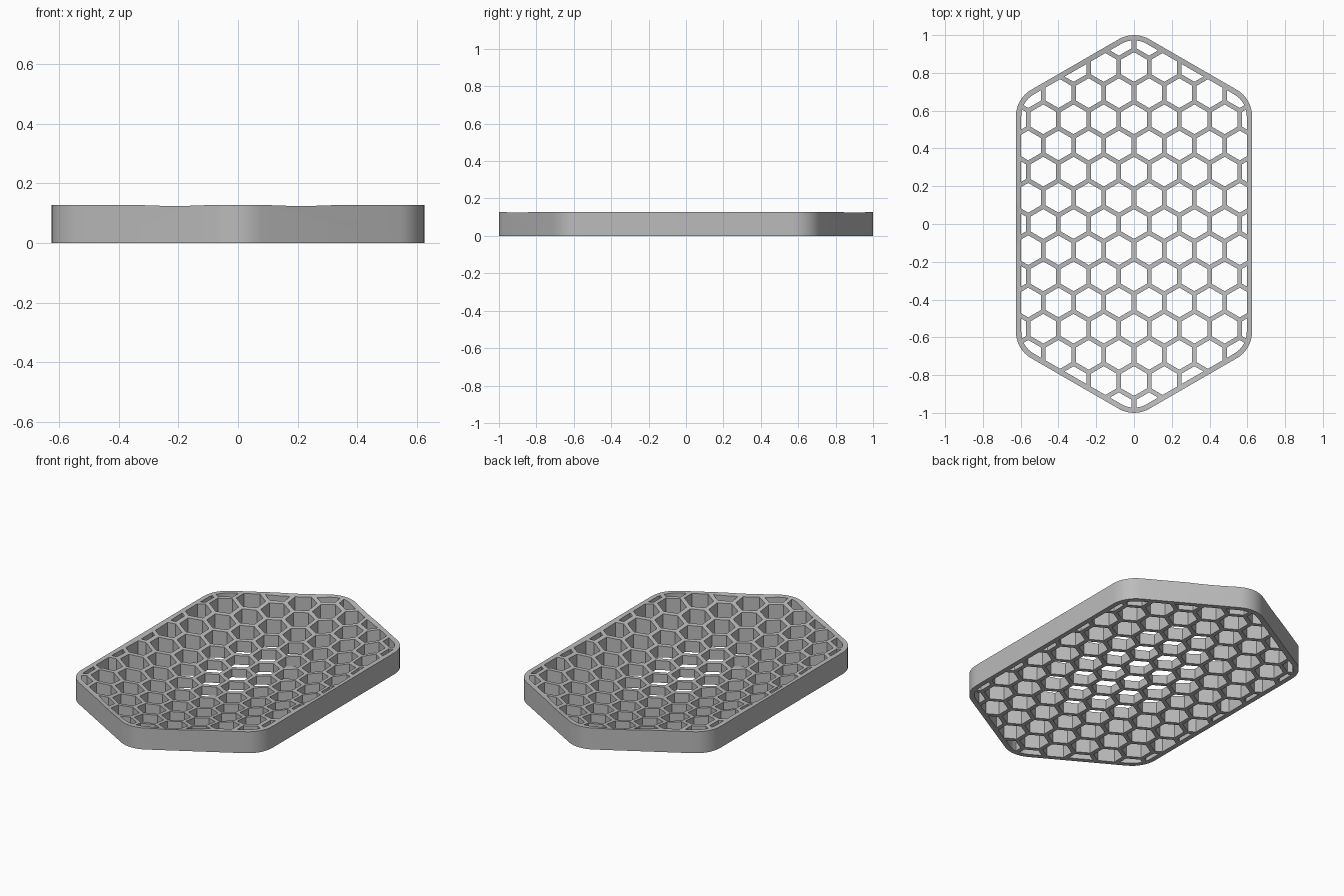
import bpy, bmesh, math
from mathutils import Vector

HALF_W, HEIGHT, ROUND, RIM = 0.625, 0.127, 0.16, 0.028
PITCH, CELL = 0.16, 0.068            # cell spacing and cell apothem
DISH_A, DISH_B, DISH_DEPTH = 0.627, 0.98, 0.08

if "Cube" in bpy.data.objects:
    bpy.data.objects.remove(bpy.data.objects["Cube"])


def rounded_hexagon(inset, steps=8):
    """Stretched hexagon with rounded corners, counter-clockwise."""
    cx, tip = HALF_W - ROUND, 1 - ROUND
    cy = tip - cx * math.tan(math.pi / 6)
    centres = [(cx, cy), (0, tip), (-cx, cy), (-cx, -cy), (0, -tip), (cx, -cy)]
    points, radius = [], ROUND - inset
    for i, (x, y) in enumerate(centres):
        for s in range(steps + 1):
            a = math.pi / 3 * (i + s / steps)
            points.append(Vector((x + radius * math.cos(a), y + radius * math.sin(a))))
    return points


def clip(poly, border):
    """Keep the part of a convex polygon inside a convex border."""
    for a, b in zip(border, border[1:] + border[:1]):
        edge = b - a
        if edge.length < 1e-6:
            continue
        side = lambda p: edge.x * (p.y - a.y) - edge.y * (p.x - a.x)
        kept = []
        for p, q in zip(poly, poly[1:] + poly[:1]):
            sp, sq = side(p), side(q)
            if sp >= 0:
                kept.append(p)
            if sp * sq < 0:
                kept.append(p.lerp(q, sp / (sp - sq)))
        poly = kept
        if len(poly) < 3:
            return []
    # drop near-duplicate points
    return [p for i, p in enumerate(poly) if (p - poly[i - 1]).length > 1e-4]


def area(poly):
    return sum(p.cross(q) for p, q in zip(poly, poly[1:] + poly[:1])) / 2


def add_prism(bm, poly, z0, z1):
    low = [bm.verts.new((p.x, p.y, z0)) for p in poly]
    high = [bm.verts.new((p.x, p.y, z1)) for p in poly]
    bm.faces.new(low[::-1])
    bm.faces.new(high)
    n = len(poly)
    for i in range(n):
        j = (i + 1) % n
        bm.faces.new((low[i], low[j], high[j], high[i]))


def make_object(name, bm):
    bmesh.ops.recalc_face_normals(bm, faces=bm.faces)
    mesh = bpy.data.meshes.new(name)
    bm.to_mesh(mesh)
    bm.free()
    obj = bpy.data.objects.new(name, mesh)
    bpy.context.collection.objects.link(obj)
    return obj


# Solid plate
bm = bmesh.new()
add_prism(bm, rounded_hexagon(0), 0, HEIGHT)
tray = make_object("honeycomb_tray", bm)

# Shallow oval dish hollowed from the top
bm = bmesh.new()
RINGS, SEGS = 14, 96
rings = []
for r in range(1, RINGS + 1):
    rho = 1.12 * r / RINGS
    z = HEIGHT - DISH_DEPTH * (1 - rho * rho)
    angles = [2 * math.pi * s / SEGS for s in range(SEGS)]
    rings.append([bm.verts.new((DISH_A * rho * math.cos(a), DISH_B * rho * math.sin(a), z))
                  for a in angles])
bottom = bm.verts.new((0, 0, HEIGHT - DISH_DEPTH))
for s in range(SEGS):
    t = (s + 1) % SEGS
    bm.faces.new((bottom, rings[0][t], rings[0][s]))
    for inner, outer in zip(rings, rings[1:]):
        bm.faces.new((inner[s], inner[t], outer[t], outer[s]))
bm.faces.new(rings[-1])
dish = make_object("dish_cutter", bm)

# Hexagonal cells, trimmed by the rim
bm = bmesh.new()
border = rounded_hexagon(RIM)
corner = CELL / math.cos(math.pi / 6)
for row in range(-7, 8):
    for col in range(-5, 6):
        x = (col + 0.5 * (row % 2)) * PITCH
        y = row * PITCH * math.sqrt(3) / 2
        cell = [Vector((x + corner * math.cos(a), y + corner * math.sin(a)))
                for a in (math.pi / 6 + k * math.pi / 3 for k in range(6))]
        cell = clip(cell, border)
        if len(cell) > 2 and area(cell) > 1e-4:
            add_prism(bm, cell, -0.1, HEIGHT + 0.1)
cells = make_object("cell_cutter", bm)

# Cut, then bake the result and remove the cutters
for cutter in (dish, cells):
    cutter.hide_render = True
    mod = tray.modifiers.new(cutter.name, "BOOLEAN")
    mod.operation, mod.solver, mod.object = "DIFFERENCE", "EXACT", cutter
bpy.context.view_layer.update()
baked = bpy.data.meshes.new_from_object(
    tray.evaluated_get(bpy.context.evaluated_depsgraph_get()))
tray.modifiers.clear()
tray.data = baked
for cutter in (dish, cells):
    bpy.data.objects.remove(cutter)

# Plain grey finish
grey = bpy.data.materials.new("light_grey")
grey.use_nodes = True
colour = (0.5, 0.5, 0.5, 1)
grey.diffuse_color = colour
grey.node_tree.nodes["Principled BSDF"].inputs["Base Color"].default_value = colour
baked.materials.clear()
baked.materials.append(grey)

bpy.ops.object.select_all(action="DESELECT")
tray.select_set(True)
bpy.context.view_layer.objects.active = tray
bpy.ops.object.shade_smooth_by_angle(angle=math.radians(30))
